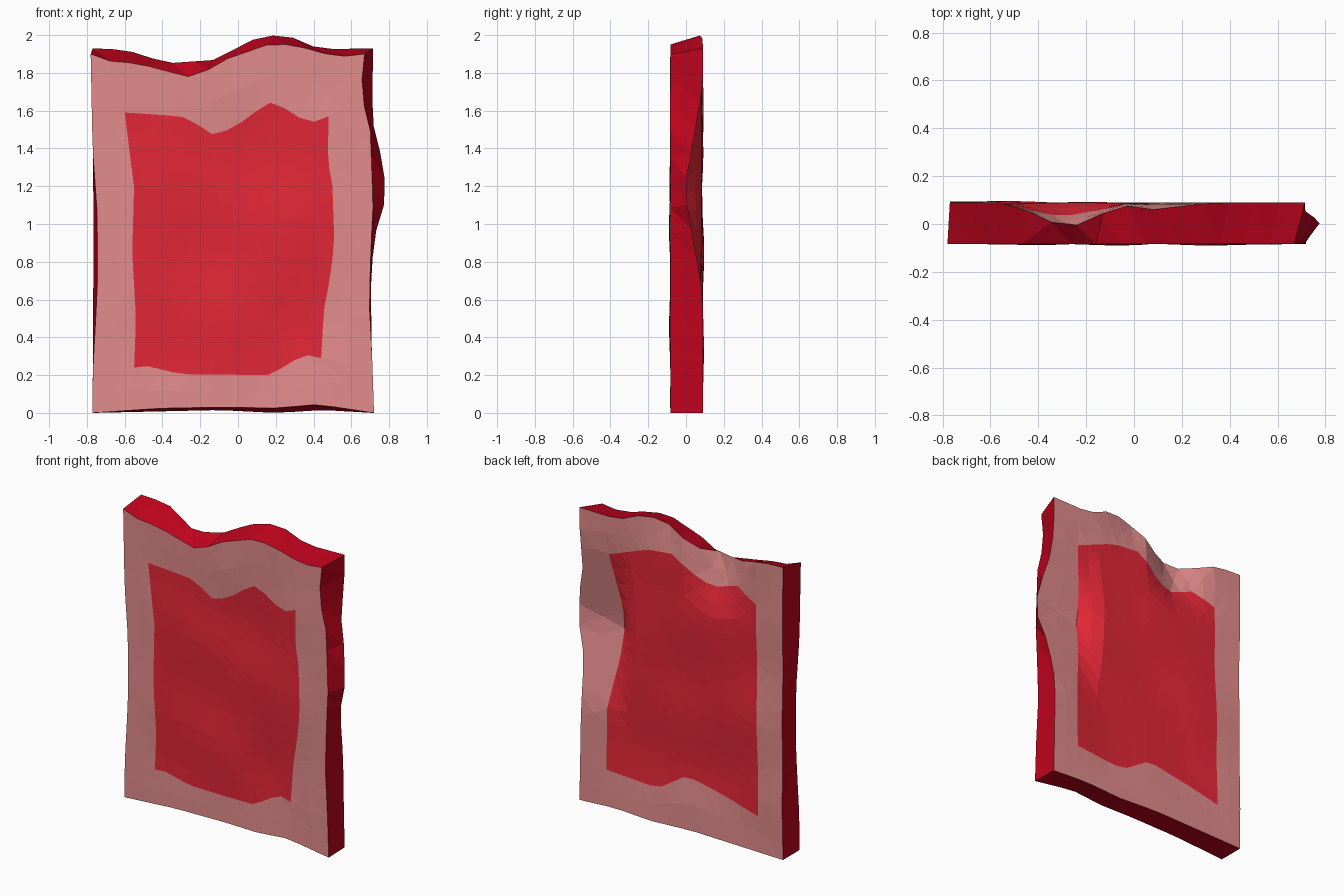
import bpy, bmesh, math

if "Cube" in bpy.data.objects:
    bpy.data.objects.remove(bpy.data.objects["Cube"])

N = 14          # cells along each edge of a panel


def material(name, rgb):
    m = bpy.data.materials.new(name)
    m.diffuse_color = (*rgb, 1)
    m.use_nodes = True
    m.node_tree.nodes["Principled BSDF"].inputs["Base Color"].default_value = m.diffuse_color
    return m


def interp(pts, t):
    """Piecewise linear curve through (position, value) pairs."""
    if t <= pts[0][0]:
        return pts[0][1]
    for (a, va), (b, vb) in zip(pts, pts[1:]):
        if t <= b:
            return va + (vb - va) * (t - a) / (b - a)
    return pts[-1][1]


def clamp(t):
    return max(0.0, min(1.0, t))


def patch(left, right, bottom, top):
    """Point finder for a four-sided wavy sheet. left/right: (z, x), bottom/top: (x, z)."""
    def side(c, v):
        z = c[0][0] + (c[-1][0] - c[0][0]) * v
        return interp(c, z), z

    def edge(c, u):
        x = c[0][0] + (c[-1][0] - c[0][0]) * u
        return x, interp(c, x)

    def at(i, j):
        u, v = i / N, j / N
        l, r, b, t = side(left, v), side(right, v), edge(bottom, u), edge(top, u)
        c00, c10, c01, c11 = side(left, 0), side(right, 0), side(left, 1), side(right, 1)
        return tuple((1 - u) * l[k] + u * r[k] + (1 - v) * b[k] + v * t[k]
                     - ((1 - u) * (1 - v) * c00[k] + u * (1 - v) * c10[k]
                        + (1 - u) * v * c01[k] + u * v * c11[k]) for k in (0, 1))
    return at


# Wavy outlines of the front sheet and its inset panel
front_outer = patch(
    [(0, -.77), (.2, -.77), (.65, -.745), (1.05, -.745), (1.4, -.77), (1.9, -.78)],
    [(0, .72), (.3, .71), (.58, .695), (.9, .705), (1.1, .715), (1.5, .7), (1.7, .65), (1.9, .67)],
    [(-.77, 0), (-.4, .025), (-.05, .03), (.2, .025), (.42, .045), (.72, 0)],
    [(-.78, 1.9), (-.67, 1.86), (-.53, 1.85), (-.38, 1.81), (-.22, 1.77), (-.1, 1.86),
     (.16, 1.95), (.3, 1.95), (.42, 1.91), (.54, 1.885), (.67, 1.9)])
front_inner = patch(
    [(.24, -.55), (.5, -.54), (.85, -.56), (1.2, -.55), (1.35, -.57), (1.59, -.6)],
    [(.29, .44), (.55, .455), (.7, .485), (.9, .51), (1.2, .5), (1.34, .475), (1.57, .48)],
    [(-.55, .24), (-.49, .25), (-.3, .205), (.17, .2), (.35, .31), (.44, .29)],
    [(-.6, 1.59), (-.3, 1.57), (-.2, 1.52), (-.13, 1.47), (-.02, 1.51), (.16, 1.645),
     (.22, 1.63), (.33, 1.56), (.4, 1.54), (.48, 1.57)])
# Wavy outlines of the back sheet and its inset panel
back_outer = patch(
    [(0, -.77), (.9, -.765), (1.93, -.77)],
    [(0, .715), (.5, .705), (.7, .705), (.93, .72), (1.08, .77), (1.18, .785), (1.35, .76),
     (1.55, .71), (1.93, .715)],
    [(-.77, 0), (-.1, .015), (.2, 0), (.45, .015), (.715, 0)],
    [(-.77, 1.93), (-.65, 1.925), (-.52, 1.905), (-.39, 1.85), (-.1, 1.87), (0, 1.94),
     (.1, 1.985), (.2, 2), (.3, 1.985), (.43, 1.925), (.715, 1.93)])
back_inner = patch(
    [(.24, -.59), (1.63, -.57)],
    [(.25, .52), (.65, .52), (1.0, .46), (1.3, .45), (1.67, .51)],
    [(-.59, .24), (-.36, .3), (-.06, .36), (.15, .225), (.26, .23), (.52, .25)],
    [(-.57, 1.63), (-.41, 1.7), (-.23, 1.635), (-.1, 1.7), (.03, 1.8), (.23, 1.78), (.51, 1.67)])


def inside(x, z):
    return clamp(2.2 * (.72 - abs(x))) * clamp(3 * z) * clamp(3 * (1.95 - z))


def ripple(x, z):
    return .01 * inside(x, z) * math.sin(5 * x + 3 * z) * math.cos(7 * z - 2 * x)


def hollow(x, z, cx, cz, width):
    return math.exp(-((x - cx) ** 2 + (z - cz) ** 2) / width ** 2)


def front_y(x, z):
    # hollows below and above a slight belly
    return (-.083 + ripple(x, z) + .012 * inside(x, z) * hollow(x, z, 0, 1.45, .4)
            + .02 * hollow(x, z, .25, .45, .2))


def back_y(x, z):
    # chipped dents in the right edge and in the top edge, shallow hollows below
    right_dent = .098 * clamp(1 - abs(z - 1.18) / .55) * clamp((x - .34) / .11)
    top_dent = .11 * clamp(1 - abs(x + .28) / .24) * clamp((z - 1.5) / .36)
    top_dip = .03 * clamp(1 - abs(x - .08) / .25) * clamp((z - 1.75) / .2)
    return (.09 - right_dent - top_dent - top_dip + ripple(x + .3, z)
            - .008 * inside(x, z) - .018 * hollow(x, z, .2, .5, .25))


perimeter = ([(i, 0) for i in range(N)] + [(N, j) for j in range(N)]
             + [(N - i, N) for i in range(N)] + [(0, N - j) for j in range(N)])
BORDER, PANEL, EDGE = 0, 1, 2
bm = bmesh.new()


def band(a, b, mat):
    """Strip of faces between two closed rings."""
    n = len(a)
    for k in range(n):
        f = bm.faces.new((a[k], a[(k + 1) % n], b[(k + 1) % n], b[k]))
        f.material_index = mat


def sheet(outer, inner, depth):
    """Inset panel with a two-step border; returns the outer ring."""
    def vert(p):
        return bm.verts.new((p[0], depth(*p), p[1]))
    grid = {(i, j): vert(inner(i, j)) for i in range(N + 1) for j in range(N + 1)}
    for i in range(N):
        for j in range(N):
            f = bm.faces.new((grid[i, j], grid[i + 1, j], grid[i + 1, j + 1], grid[i, j + 1]))
            f.material_index = PANEL
    ring = [grid[p] for p in perimeter]
    middle = [vert([(a + b) / 2 for a, b in zip(inner(*p), outer(*p))]) for p in perimeter]
    rim = [vert(outer(*p)) for p in perimeter]
    band(ring, middle, BORDER)
    band(middle, rim, BORDER)
    return rim


# Two sheets joined by the edge wall
band(sheet(front_outer, front_inner, front_y), sheet(back_outer, back_inner, back_y), EDGE)
bmesh.ops.triangulate(bm, faces=bm.faces[:])
bmesh.ops.recalc_face_normals(bm, faces=bm.faces[:])

mesh = bpy.data.meshes.new("wavy_slab")
bm.to_mesh(mesh)
bm.free()
mesh.materials.append(material("pale pink border", (.77, .262, .262)))
mesh.materials.append(material("bright red panel", (.77, .02, .038)))
mesh.materials.append(material("deep red edge", (.52, .001, .012)))
slab = bpy.data.objects.new("wavy_slab", mesh)
bpy.context.collection.objects.link(slab)
